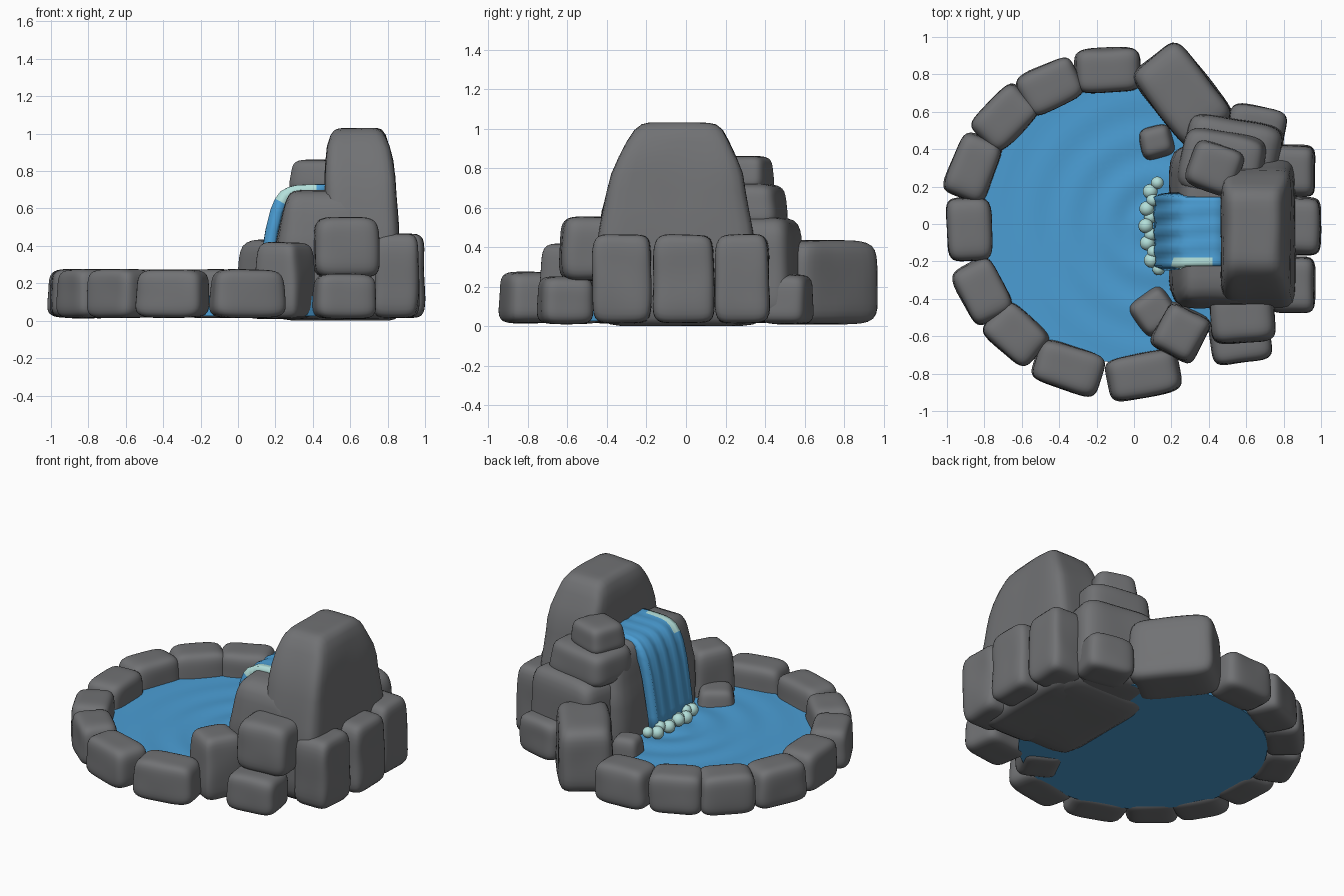
import bpy, bmesh, math
from mathutils import Vector, Matrix, noise

if "Cube" in bpy.data.objects:
    bpy.data.objects.remove(bpy.data.objects["Cube"])


def material(name, rgb):
    m = bpy.data.materials.new(name)
    m.use_nodes = True
    m.diffuse_color = (*rgb, 1)
    m.node_tree.nodes["Principled BSDF"].inputs["Base Color"].default_value = (*rgb, 1)
    return m


STONE = material("grey stone", (0.165, 0.168, 0.175))
WATER = material("blue water", (0.07, 0.34, 0.66))
FOAM = material("pale foam", (0.45, 0.74, 0.70))


def finish(name, bm, *mats):
    bmesh.ops.recalc_face_normals(bm, faces=bm.faces)
    for f in bm.faces:
        f.smooth = True
    mesh = bpy.data.meshes.new(name)
    bm.to_mesh(mesh)
    bm.free()
    for m in mats:
        mesh.materials.append(m)
    ob = bpy.data.objects.new(name, mesh)
    bpy.context.collection.objects.link(ob)
    return ob


def lerp(a, b, t):
    return a + (b - a) * t


def rock(name, levels, at=(0, 0), rot=0, power=6, rough=0.008):
    """Rounded block; levels are (z, x0, x1, y0, y1) cross-sections."""
    bm = bmesh.new()
    bmesh.ops.create_cube(bm, size=2)
    bmesh.ops.subdivide_edges(bm, edges=bm.edges, cuts=11, use_grid_fill=True)
    low, high = levels[0][0], levels[-1][0]
    turn = Matrix.Rotation(math.radians(rot), 3, "Z")
    for v in bm.verts:
        n = sum(abs(c) ** power for c in v.co) ** (1 / power)
        u, w, h = v.co / n
        z = lerp(low, high, (h + 1) / 2)
        for a, b in zip(levels, levels[1:]):
            if z <= b[0] + 1e-5:
                break
        t = (z - a[0]) / (b[0] - a[0])
        x0, x1, y0, y1 = (lerp(p, q, t) for p, q in zip(a[1:], b[1:]))
        p = Vector((lerp(x0, x1, (u + 1) / 2), lerp(y0, y1, (w + 1) / 2), z))
        p = turn @ p + Vector((*at, 0))
        bump = noise.noise_vector(p * 5) * rough
        bump.z *= 0.5
        v.co = p + bump
        v.co.z = max(v.co.z, 0)
    return finish(name, bm, STONE)


def stone(name, x, y, sx, sy, z0, z1, rot=0, taper=0.9, power=6):
    a, b = sx / 2, sy / 2
    c, d = a * taper, b * taper
    return rock(name, [(z0, -a, a, -b, b), (z1, -c, c, -d, d)], (x, y), rot, power)


# Low rim stones, each turned along the pool edge
rim = [(-.14, .82, .36), (-.45, .735, .34), (-.69, .57, .35), (-.86, .30, .36), (-.88, -.03, .35),
       (-.81, -.36, .34), (-.63, -.59, .33), (-.35, -.77, .38), (.05, -.81, .40)]
for i, (x, y, length) in enumerate(rim):
    angle = math.degrees(math.atan2(y, x + 0.1)) - 90
    stone(f"rim_stone_{i + 1}", x, y, length, .25, .015, .275, angle, .93, 5)

# Larger rocks at both ends of the rim and small ones in the pool
stone("left_end_rock", .26, .69, .54, .34, .01, .435, -52, .95)
stone("right_end_rock", .25, -.58, .27, .28, .01, .42, -28, .9)
stone("pool_rock_left", .12, .44, .19, .19, .03, .24, 15, .8, 4)
stone("pool_rock_right", .11, -.47, .25, .25, .03, .22, 35, .75, 5)

# Back wall stones
for label, x, y, w in (("right", .845, -.325, .31), ("middle", .875, -.01, .32), ("left", .845, .285, .28)):
    stone(f"back_stone_{label}", x, y, .25, w, .015, .465, 0, .95)

# Stacked side stones
stone("right_side_base", .57, -.61, .33, .27, .01, .25, 8, .95, 5)
stone("right_side_upper", .58, -.49, .36, .30, .23, .555, 4, .93, 5)
stone("left_side_base", .65, .51, .32, .25, .01, .26, -12, .93, 5)
stone("left_side_lower", .52, .37, .54, .40, .02, .55, -10, .93)
stone("left_side_middle", .47, .32, .46, .36, .50, .72, -10, .9, 5)
stone("left_side_cap", .43, .30, .29, .27, .69, .86, -20, .85, 5)

# Cliff behind the falling water and the tall peak
rock("cliff", [(0, .18, .85, -.43, .42), (.4, .20, .8, -.45, .42), (.7, .26, .6, -.41, .36)], power=8)
rock("peak", [(0, .46, .88, -.46, .36), (.46, .46, .86, -.45, .34), (.80, .465, .84, -.37, .28),
              (.90, .47, .82, -.32, .235), (1.03, .49, .79, -.26, .19)], power=9)

# Pool water: solid disc with soft ripples spreading from the fall
bm = bmesh.new()
rings, sides, top, bottom = 24, 64, .13, .025
grid = []
for r in range(1, rings + 1):
    ring = []
    for s in range(sides):
        a = math.tau * s / sides
        x, y = -.07 + .75 * r / rings * math.cos(a), .74 * r / rings * math.sin(a)
        d = math.hypot(x - .12, y)
        ring.append(bm.verts.new((x, y, top + .007 * math.sin(d * 30) * max(0, 1 - d))))
    grid.append(ring)
grid.append([bm.verts.new((v.co.x, v.co.y, bottom)) for v in grid[-1]])
for a, b in zip(grid, grid[1:]):
    for s in range(sides):
        t = (s + 1) % sides
        bm.faces.new((a[s], b[s], b[t], a[t]))
bm.faces.new(grid[0])
bm.faces.new(grid[-1])
pool = finish("pool_water", bm, WATER)

# Waterfall: bent sheet with a foamy right edge at the crest
path = [(.49, .728), (.42, .727), (.36, .725), (.31, .722), (.27, .712), (.235, .69), (.205, .65), (.18, .59),
        (.155, .49), (.135, .37), (.115, .24), (.10, .10)]
bm = bmesh.new()
columns = 16
rows = []
for i, (x, z) in enumerate(path):
    row = []
    for j in range(columns + 1):
        y = lerp(-.225, .145, j / columns)
        ripple = .007 * math.sin(j * 1.5 + i * .25)
        row.append(bm.verts.new((x - ripple * (i > 4), y, z + ripple * .4)))
    rows.append(row)
for a, b in zip(rows, rows[1:]):
    for j in range(columns):
        f = bm.faces.new((a[j], a[j + 1], b[j + 1], b[j]))
        c = f.calc_center_median()
        f.material_index = int(.2 < c.x < .42 and c.y < -.18)
fall = finish("waterfall", bm, WATER, FOAM)
if fall.data.polygons[0].normal.z < 0:
    fall.data.flip_normals()
thick = fall.modifiers.new("thickness", "SOLIDIFY")
thick.thickness = .06
thick.offset = -1

# Foam beads where the sheet meets the pool
bm = bmesh.new()
count = 11
for i in range(count):
    y = lerp(-.24, .22, i / (count - 1))
    x = .075 + .045 * abs(y / .24) ** 2 + .012 * (-1) ** i
    place = Matrix.Translation((x, y, .16 + .01 * (i % 3)))
    bmesh.ops.create_uvsphere(bm, u_segments=16, v_segments=10, radius=.034 + .006 * (i % 2), matrix=place)
finish("foam_beads", bm, FOAM)

# Smooth shading with crisp edges on the water parts
for ob in bpy.context.selected_objects:
    ob.select_set(False)
for ob in (pool, fall):
    ob.select_set(True)
bpy.context.view_layer.objects.active = pool
bpy.ops.object.shade_smooth_by_angle(angle=math.radians(40))
